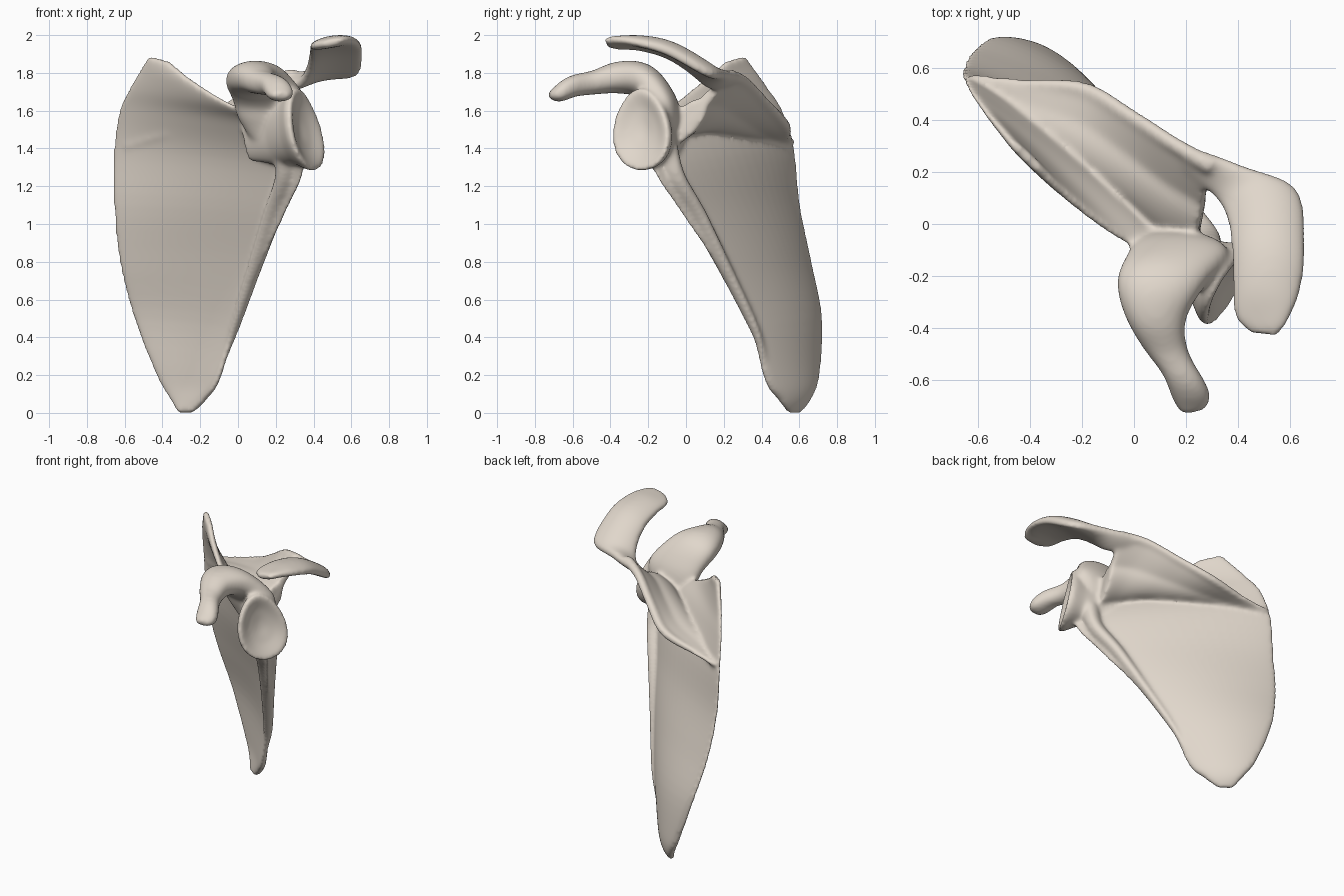
import bpy, bmesh, math
from mathutils import Vector

bm = bmesh.new()

def spline(rows, steps=5):
    """Catmull-Rom interpolation between rows of numbers."""
    out = []
    for i in range(len(rows) - 1):
        p0, p1 = rows[max(i - 1, 0)], rows[i]
        p2, p3 = rows[i + 1], rows[min(i + 2, len(rows) - 1)]
        for k in range(steps):
            t = k / steps
            out.append([0.5 * (2*b + (c - a)*t + (2*a - 5*b + 4*c - d)*t*t + (3*b - a - 3*c + d)*t**3)
                        for a, b, c, d in zip(p0, p1, p2, p3)])
    return out + [list(rows[-1])]

def skin(rings):
    """Join rings of points into a closed solid."""
    vs = [[bm.verts.new(p) for p in r] for r in rings]
    n = len(vs[0])
    for a, b in zip(vs, vs[1:]):
        for i in range(n):
            bm.faces.new((a[i], a[(i + 1) % n], b[(i + 1) % n], b[i]))
    bm.faces.new(vs[0])
    bm.faces.new(vs[-1])

def loft(sections, blunt=0.6, n=32):
    """Each section: edge A xyz, edge B xyz, half thickness, bulge."""
    rows = spline(sections)
    mids = [(Vector(r[:3]) + Vector(r[3:6])) / 2 for r in rows]
    rings = []
    for i, r in enumerate(rows):
        half = (Vector(r[3:6]) - Vector(r[:3])) / 2
        tangent = mids[min(i + 1, len(mids) - 1)] - mids[max(i - 1, 0)]
        nrm = half.cross(tangent).normalized()
        ring = []
        for k in range(n):
            a = 2 * math.pi * k / n
            c, s = math.cos(a), math.sin(a)
            s = math.copysign(abs(s) ** blunt, s) if abs(s) > 1e-6 else 0
            ring.append(mids[i] + half * c + nrm * (s * r[6] + r[7] * (1 - c * c)))
        rings.append(ring)
    skin(rings)

# Blade: medial edge to lateral edge, bottom to top
loft([
    (-.32, .60, .00, -.24, .54, .00, .018, 0),
    (-.36, .66, .08, -.17, .49, .07, .03, -.01),
    (-.43, .70, .20, -.10, .42, .17, .03, -.03),
    (-.55, .715, .50, -.01, .34, .45, .025, -.05),
    (-.63, .66, .80, .12, .17, .77, .022, -.06),
    (-.66, .60, 1.10, .25, -.02, 1.05, .022, -.06),
    (-.66, .57, 1.40, .35, -.18, 1.30, .022, -.05),
    (-.63, .51, 1.60, .25, -.20, 1.50, .022, -.02),
    (-.58, .44, 1.71, -.03, -.07, 1.63, .022, -.01),
    (-.52, .37, 1.81, -.24, .09, 1.76, .022, 0),
    (-.47, .31, 1.89, -.36, .21, 1.86, .02, 0),
], blunt=0.45, n=48)

# Thick lateral border running up to the neck
bar = [(-.07, .41, .28, .015), (-.01, .35, .45, .032), (.10, .19, .77, .045),
       (.20, .04, 1.05, .06), (.28, -.09, 1.25, .075), (.28, -.15, 1.42, .09)]
loft([(x - r, y - .4*r, z, x + .5*r, y + r, z, r * .7, 0) for x, y, z, r in bar], blunt=1)

# Spine: root on the blade to free crest
spine = [
    (-.59, .52, 1.40, -.63, .58, 1.44, .015, 0),
    (-.40, .38, 1.47, -.43, .56, 1.47, .022, 0),
    (-.20, .25, 1.50, -.20, .54, 1.53, .028, 0),
    (.00, .10, 1.52, -.02, .44, 1.65, .030, 0),
    (.14, -.02, 1.50, .15, .33, 1.77, .030, 0),
    (.24, -.08, 1.46, .30, .24, 1.81, .030, 0),
]
loft(spine)
# Thick flare where the spine meets the blade
flare = []
for i, s in enumerate(spine):
    a, b = Vector(s[:3]), Vector(s[3:6])
    flare.append((*a.lerp(b, -.12), *a.lerp(b, .55), .02 + .011 * i, 0))
loft(flare, blunt=1)
crest = [(-.45, .54, 1.465, .02), (-.20, .52, 1.53, .03), (-.02, .42, 1.64, .03),
         (.15, .31, 1.755, .03), (.30, .22, 1.79, .035)]
loft([(x, y, z - r, x, y, z + r, r, 0) for x, y, z, r in crest], blunt=1)

# Acromion: inner edge to outer edge, back to tip
loft([
    (.20, .20, 1.72, .20, .30, 1.79, .025, 0),
    (.31, .11, 1.73, .40, .23, 1.80, .035, 0),
    (.36, .01, 1.82, .625, .135, 1.79, .040, -.03),
    (.375, -.10, 1.89, .66, -.09, 1.91, .040, -.03),
    (.38, -.24, 1.93, .64, -.26, 1.96, .034, -.02),
    (.39, -.36, 1.94, .59, -.38, 1.98, .028, 0),
    (.45, -.42, 1.95, .55, -.43, 1.97, .020, 0),
])

# Coracoid process: left edge to right edge, tip to root
loft([
    (.18, -.73, 1.68, .27, -.72, 1.68, .02, 0),
    (.15, -.68, 1.69, .295, -.67, 1.69, .045, 0),
    (.11, -.58, 1.735, .275, -.61, 1.725, .058, 0),
    (.03, -.47, 1.75, .21, -.49, 1.75, .065, 0),
    (-.04, -.34, 1.77, .20, -.37, 1.78, .085, 0),
    (-.065, -.22, 1.75, .27, -.24, 1.77, .09, 0),
    (-.03, -.13, 1.66, .36, -.13, 1.66, .075, 0),
    (.00, -.09, 1.56, .34, -.10, 1.56, .07, 0),
    (.06, -.06, 1.46, .28, -.11, 1.44, .05, 0),
], blunt=0.85)

# Glenoid socket and neck: teardrop rings from dished face back into the blade
across, up = Vector((.48, .87, 0)).normalized(), Vector((-.2, 0, .97)).normalized()
neck = [(.325, -.22, 1.50, .02, .03), (.34, -.23, 1.50, .09, .12),
        (.367, -.245, 1.50, .15, .20), (.365, -.243, 1.50, .17, .225),
        (.335, -.225, 1.50, .17, .22), (.28, -.18, 1.49, .125, .18),
        (.18, -.10, 1.46, .07, .15), (.04, .00, 1.44, .03, .11)]
skin([[Vector((x, y, z)) + across * (w * math.cos(a) * (1 - .17 * math.sin(a))) + up * (h * math.sin(a))
       for a in (2 * math.pi * k / 40 for k in range(40))] for x, y, z, w, h in neck])

# Fuse all parts into one smooth bone
bmesh.ops.recalc_face_normals(bm, faces=bm.faces)
mesh = bpy.data.meshes.new("shoulder_blade")
bm.to_mesh(mesh)
bm.free()
bone = bpy.data.objects.new("shoulder_blade", mesh)
bpy.context.collection.objects.link(bone)
ivory = bpy.data.materials.new("ivory")
ivory.diffuse_color = (0.75, 0.68, 0.60, 1)
mesh.materials.append(ivory)
fuse = bone.modifiers.new("fuse", 'REMESH')
fuse.mode = 'VOXEL'
fuse.voxel_size = 0.011
fuse.use_smooth_shade = True
soften = bone.modifiers.new("soften", 'SMOOTH')
soften.factor = 0.5
soften.iterations = 20
